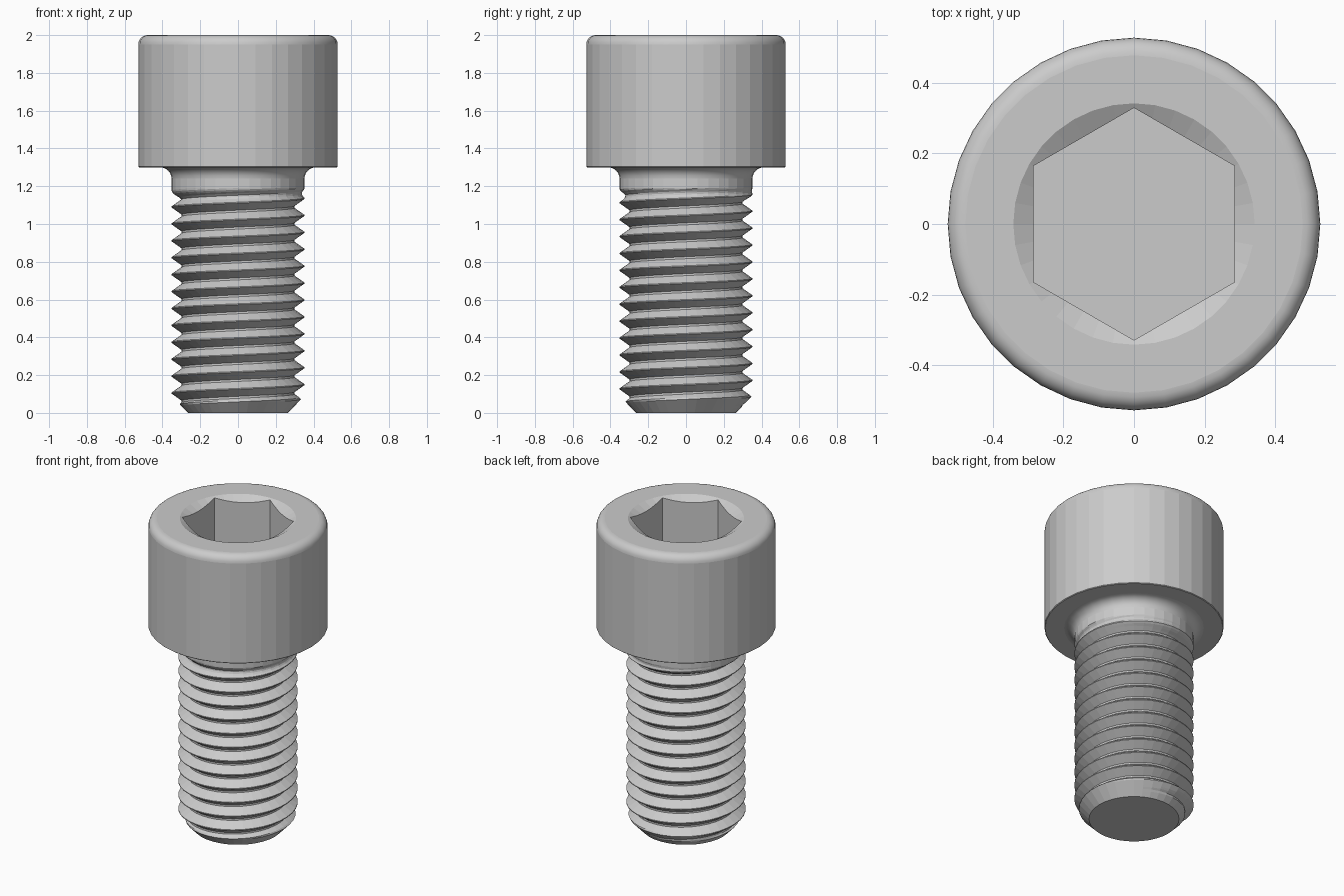
import bpy, bmesh, math

if "Cube" in bpy.data.objects:
    bpy.data.objects.remove(bpy.data.objects["Cube"])

SEG = 36
R, ROOT = 0.352, 0.300          # thread crest and root radius
PITCH, PHASE = 0.0896, 0.060    # helix pitch, crest height at angle 0
TOP = 1.19                      # where the thread meets the plain neck

steel = bpy.data.materials.new("grey steel")
steel.diffuse_color = (0.6, 0.6, 0.6, 1)
steel.use_nodes = True
steel.node_tree.nodes["Principled BSDF"].inputs["Base Color"].default_value = steel.diffuse_color


def finish(bm, name):
    bmesh.ops.remove_doubles(bm, verts=bm.verts, dist=1e-5)
    bmesh.ops.dissolve_degenerate(bm, edges=bm.edges, dist=1e-5)
    bmesh.ops.recalc_face_normals(bm, faces=bm.faces)
    me = bpy.data.meshes.new(name)
    bm.to_mesh(me)
    bm.free()
    me.materials.append(steel)
    ob = bpy.data.objects.new(name, me)
    bpy.context.collection.objects.link(ob)


def arc(cx, cz, r, a0, a1, n):
    angs = [math.radians(a0 + (a1 - a0) * i / n) for i in range(n + 1)]
    return [(cx + r * math.cos(a), cz + r * math.sin(a)) for a in angs]


def hex_radius(a, flat=0.285):
    # distance to a hexagon with flats facing +x and -x
    d = (a + math.pi / 6) % (math.pi / 3) - math.pi / 6
    return flat / math.cos(d)


# Head: neck, fillet, cylinder and rounded rim, then the hexagon socket
profile = [(R, TOP)]
profile += arc(R + 0.06, 1.24, 0.06, 180, 90, 6)
profile += [(0.524, 1.30), (0.528, 1.304)]
profile += arc(0.478, 1.95, 0.05, 0, 90, 6)
profile += [(0.342, 2.0)]
angles = [2 * math.pi * i / SEG for i in range(SEG)]
points = [[(r, z) for r, z in profile] for a in angles]
for a, col in zip(angles, points):
    h = hex_radius(a)
    col += [(h, 2.0 - (0.342 - h) * 0.55), (h, 1.65)]

bm = bmesh.new()
cols = [[bm.verts.new((r * math.cos(a), r * math.sin(a), z)) for r, z in col]
        for a, col in zip(angles, points)]
for i in range(SEG):
    p, q = cols[i], cols[(i + 1) % SEG]
    for j in range(len(p) - 1):
        f = bm.faces.new((p[j], q[j], q[j + 1], p[j + 1]))
        # only the fillet and the rim are smooth
        f.smooth = 1 <= j <= 6 or 10 <= j <= 15
bm.faces.new([c[-1] for c in cols])
finish(bm, "socket_head")


# Threaded shank: helical rows with a chamfered tip and a run-out at the top
def thread_radius(f, z):
    d = min(f, 1 - f)                            # 0 at crest, 0.5 at root
    t = min(max((d - 0.03) / 0.41, 0), 1)
    r = R + (ROOT - R) * t
    runout = min(max((z - 1.13) / 0.055, 0), 1)
    r += (R - r) * runout
    return min(r, 0.265 + 0.95 * z)


fracs = [0, 0.03, 0.13, 0.235, 0.34, 0.44, 0.56, 0.66, 0.765, 0.87, 0.97]
bm = bmesh.new()
grid = []
for k in range(-3, 15):
    for f in fracs:
        row = []
        for i in range(SEG + 1):
            a = 2 * math.pi * i / SEG
            z = min(max(PHASE + PITCH * (k + f + i / SEG), 0), TOP)
            r = R if z == TOP else thread_radius(f, z)
            row.append(bm.verts.new((r * math.cos(a), r * math.sin(a), z)))
        grid.append(row)
for lo, hi in zip(grid, grid[1:]):
    for i in range(SEG):
        quad = (lo[i], lo[i + 1], hi[i + 1], hi[i])
        if any(v.co.z > 0 for v in quad) and any(v.co.z < TOP for v in quad):
            bm.faces.new(quad)
bmesh.ops.delete(bm, geom=[v for v in bm.verts if not v.link_faces], context='VERTS')
bmesh.ops.remove_doubles(bm, verts=bm.verts, dist=1e-5)
# flat tip
tip = [v for v in bm.verts if v.co.z < 1e-6]
tip.sort(key=lambda v: math.atan2(v.co.y, v.co.x))
bm.faces.new(tip)
finish(bm, "threaded_shank")
